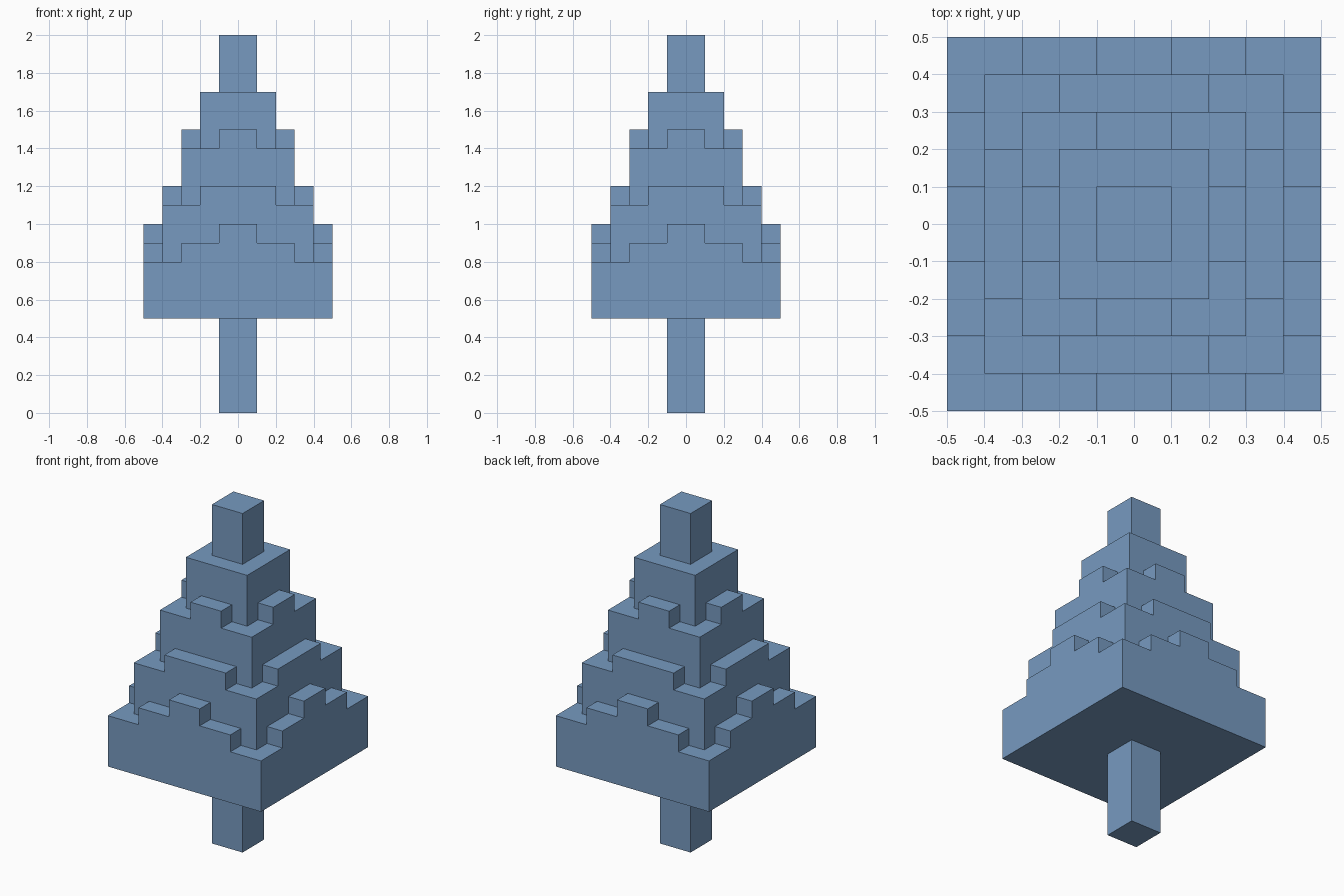
import bpy
import bmesh

default = bpy.data.objects.get("Cube")
if default:
    bpy.data.objects.remove(default, do_unlink=True)

STEP = 0.1  # size of one block

# Single flat colour
blue = bpy.data.materials.new("soft_blue")
blue.use_nodes = True
colour = (0.184, 0.323, 0.53, 1.0)
blue.diffuse_color = colour
blue.node_tree.nodes["Principled BSDF"].inputs["Base Color"].default_value = colour


def raise_faces(bm, faces, height):
    """Extrude faces straight up."""
    ret = bmesh.ops.extrude_face_region(bm, geom=faces)
    verts = [g for g in ret["geom"] if isinstance(g, bmesh.types.BMVert)]
    bmesh.ops.translate(bm, verts=verts, vec=(0, 0, height))
    bmesh.ops.recalc_face_normals(bm, faces=bm.faces[:])
    bm.normal_update()


def block_tier(name, half, bottom, top, bumps=()):
    """Square block; each bump half-width raises the middle of its rim one step."""
    bm = bmesh.new()
    cells = round(2 * half / STEP)
    bmesh.ops.create_grid(bm, x_segments=cells, y_segments=cells, size=half)
    bmesh.ops.translate(bm, verts=bm.verts[:], vec=(0, 0, bottom))
    raise_faces(bm, bm.faces[:], top - bottom)

    # Stepped crenellations along the four rims
    for width in bumps:
        chosen = []
        for f in bm.faces:
            c = f.calc_center_median()
            near, far = sorted((abs(c.x), abs(c.y)))
            if f.normal.z > 0.5 and far > half - STEP and near < width:
                chosen.append(f)
        raise_faces(bm, chosen, STEP)

    # Merge the flat cells into clean faces
    bmesh.ops.dissolve_limit(bm, angle_limit=0.01, verts=bm.verts[:], edges=bm.edges[:])
    mesh = bpy.data.meshes.new(name)
    bm.to_mesh(mesh)
    bm.free()
    mesh.materials.append(blue)
    obj = bpy.data.objects.new(name, mesh)
    bpy.context.collection.objects.link(obj)
    return obj


# Trunk, four shrinking foliage tiers and the tip
block_tier("trunk", 0.1, 0.0, 0.5)
block_tier("bottom_foliage", 0.5, 0.5, 0.8, bumps=(0.3, 0.1))
block_tier("lower_middle_foliage", 0.4, 0.8, 1.1, bumps=(0.2,))
block_tier("upper_middle_foliage", 0.3, 1.1, 1.4, bumps=(0.1,))
block_tier("top_foliage", 0.2, 1.4, 1.7)
block_tier("tree_tip", 0.1, 1.7, 2.0)
